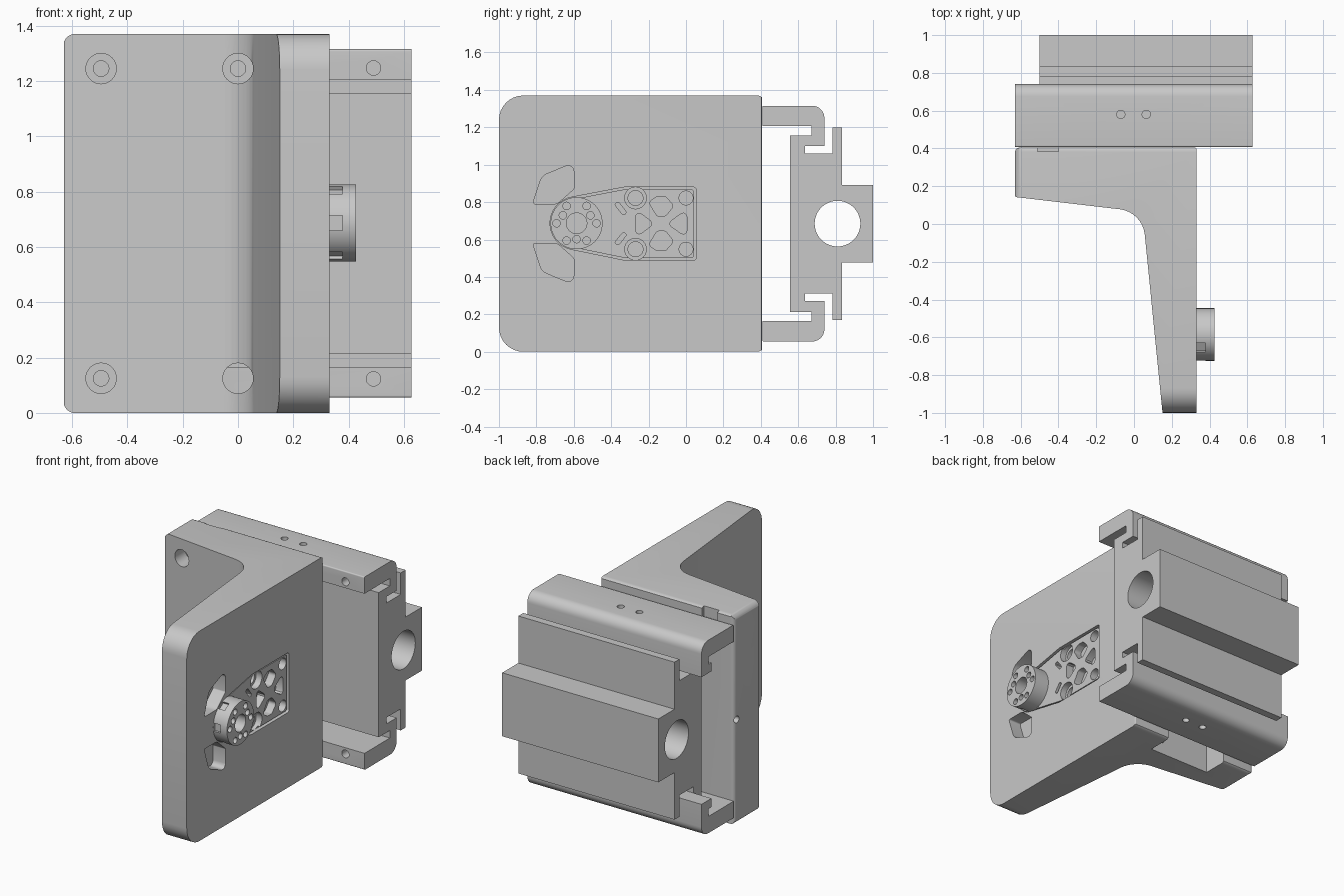
import bpy, bmesh, math
from mathutils import Vector

if "Cube" in bpy.data.objects:
    bpy.data.objects.remove(bpy.data.objects["Cube"])

grey = bpy.data.materials.new("machined_grey")
grey.use_nodes = True
colour = (0.58, 0.58, 0.58, 1)
grey.diffuse_color = colour
grey.node_tree.nodes["Principled BSDF"].inputs["Base Color"].default_value = colour

MID = 0.685          # height of the horizontal symmetry plane
FACE = 0.33          # outer face of the blade
HUB = Vector((-0.585, MID + 0.002))
PLACE = {"x": lambda a, b, h: (h, a, b),
         "y": lambda a, b, h: (a, h, b),
         "z": lambda a, b, h: (a, b, h)}


def rounded(corners, steps=8):
    """Outline from (a, b, radius) corners with filleted vertices."""
    out = []
    for i, (a, b, r) in enumerate(corners):
        p = Vector((a, b))
        if not r:
            out.append((a, b))
            continue
        u = (Vector(corners[i - 1][:2]) - p).normalized()
        v = (Vector(corners[(i + 1) % len(corners)][:2]) - p).normalized()
        half = u.angle(v) / 2
        centre = p + (u + v).normalized() * (r / math.sin(half))
        s = p + u * (r / math.tan(half)) - centre
        e = p + v * (r / math.tan(half)) - centre
        turn = math.atan2(s.x * e.y - s.y * e.x, s.dot(e))
        for k in range(steps + 1):
            t = turn * k / steps
            c, n = math.cos(t), math.sin(t)
            out.append((centre.x + s.x * c - s.y * n, centre.y + s.x * n + s.y * c))
    return out


def polar(r, degrees):
    t = math.radians(degrees)
    return Vector((r * math.cos(t), r * math.sin(t)))


def circle(a, b, r, n=32):
    return [tuple(Vector((a, b)) + polar(r, 360 * k / n)) for k in range(n)]


def rect(a0, b0, a1, b1):
    return [(a0, b0), (a1, b0), (a1, b1), (a0, b1)]


def flip(pts):
    """Mirror an outline about the middle height."""
    return [(p[0], 2 * MID - p[1], *p[2:]) for p in pts]


def prism(name, pts, axis, lo, hi):
    bm = bmesh.new()
    base = [bm.verts.new(PLACE[axis](a, b, lo)) for a, b in pts]
    top = [bm.verts.new(PLACE[axis](a, b, hi)) for a, b in pts]
    bm.faces.new(base)
    bm.faces.new(top)
    for i in range(len(pts)):
        j = (i + 1) % len(pts)
        bm.faces.new((base[i], base[j], top[j], top[i]))
    bmesh.ops.recalc_face_normals(bm, faces=bm.faces)
    me = bpy.data.meshes.new(name)
    bm.to_mesh(me)
    bm.free()
    me.materials.append(grey)
    ob = bpy.data.objects.new(name, me)
    bpy.context.collection.objects.link(ob)
    return ob


def activate(ob):
    bpy.ops.object.select_all(action="DESELECT")
    ob.select_set(True)
    bpy.context.view_layer.objects.active = ob


def cut(ob, pts, axis, lo, hi, op="DIFFERENCE"):
    tool = prism("cutter", pts, axis, lo, hi)
    tool.hide_render = True
    mod = ob.modifiers.new("cut", "BOOLEAN")
    mod.operation, mod.solver, mod.object = op, "EXACT", tool
    activate(ob)
    bpy.ops.object.modifier_apply(modifier=mod.name)
    bpy.data.objects.remove(tool)


# L-shaped bracket: plan outline trimmed by rounded side and front outlines
bracket = prism("bracket", rounded([
    (-0.63, 0.405, 0.025), (-0.63, 0.143, 0.01), (0.045, 0.064, 0.15),
    (0.153, -1.02, 0), (FACE, -1.02, 0), (FACE, 0.405, 0.008)]), "z", -0.02, 1.39)
cut(bracket, rounded([(-1, 0, 0.13), (0.42, 0, 0.04), (0.42, 1.37, 0.04),
                      (-1, 1.37, 0.13)]), "x", -1, 1, "INTERSECT")
cut(bracket, rounded([(-0.632, -0.001, 0.045), (0.35, -0.001, 0), (0.35, 1.371, 0),
                      (-0.632, 1.371, 0.045)]), "y", -2, 1, "INTERSECT")

# Counterbored mounting holes
for x in (-0.495, 0):
    for z in (0.125, 1.245):
        cut(bracket, circle(x, z, 0.055), "y", -0.1, 0.24)
        cut(bracket, circle(x, z, 0.028), "y", 0.2, 0.39)

# Back relief pocket, top slot and side screw hole
cut(bracket, rect(-0.39, -0.1, 0.06, 0.2), "y", 0.24, 0.5)
cut(bracket, rect(-0.51, 1.3, -0.4, 1.5), "y", 0.385, 0.5)
cut(bracket, circle(0.375, MID, 0.022), "x", -0.7, -0.5)


# Shallow arm-shaped pocket with a plate set into it
def arm_outline(grow):
    top, end = 0.195 + grow, 0.055 + grow
    hub = [(*(HUB + polar(0.142 + grow, t)), 0) for t in range(100, 261, 10)]
    return rounded(hub + [(-0.33, MID - top, 0.05), (end, MID - top, 0.015),
                          (end, MID + top, 0.015), (-0.33, MID + top, 0.05)], 4)


cut(bracket, arm_outline(0), "x", FACE - 0.025, 0.5)
plate = prism("inset_plate", arm_outline(-0.012), "x", FACE - 0.026, FACE - 0.008)


def plate_hole(outline, depth):
    cut(plate, outline, "x", 0.2, 0.5)
    cut(bracket, outline, "x", FACE - depth, 0.5)


# Lightening and screw holes in the plate, mirrored about the middle
trapezoid = rounded([(-0.2, 0.80, 0.02), (-0.155, 0.83, 0.02), (-0.11, 0.83, 0.02),
                     (-0.065, 0.78, 0.02), (-0.11, 0.725, 0.02), (-0.155, 0.725, 0.02)], 3)
slot = rounded([(-0.385, 0.79, 0.01), (-0.36, 0.80, 0.01), (-0.31, 0.735, 0.01),
                (-0.34, 0.735, 0.01)], 3)
for shape in (trapezoid, slot, circle(0, 0.822, 0.037)):
    plate_hole(shape, 0.06)
    plate_hole(flip(shape), 0.06)
for tip, base in ((-0.17, -0.27), (-0.1, 0.005)):
    plate_hole(rounded([(tip, MID, 0.02), (base, MID + 0.075, 0.02),
                        (base, MID - 0.075, 0.02)], 3), 0.06)
for z in (MID - 0.137, MID + 0.137):
    plate_hole(circle(-0.27, z, 0.058), 0.05)
    cut(bracket, circle(-0.27, z, 0.04), "x", FACE - 0.12, 0.5)

# Finger pockets above and below the hub
leaf = rounded([(-0.82, 0.79, 0.01), (-0.77, 0.94, 0.06), (-0.60, 1.01, 0.03),
                (-0.60, 0.87, 0.01), (-0.69, 0.79, 0.05)], 4)
for outline in (leaf, flip(leaf)):
    cut(bracket, outline, "x", FACE - 0.09, 0.5)

# Hub with bore, two bolt circles and rim notches on its front side
hub = prism("hub", circle(*HUB, 0.139, 64), "x", FACE - 0.026, 0.427)
cut(hub, circle(*HUB, 0.055), "x", 0.32, 0.5)
bolts = [(0.107, a) for a in range(0, 360, 60)] + [(0.085, a) for a in (30, 150, 270)]
for r, angle in bolts:
    cut(hub, circle(*(HUB + polar(r, angle)), 0.02, 16), "x", 0.38, 0.5)
for angle in (120, 180, 240):
    d, s = polar(1, angle), polar(0.027, angle + 90)
    notch = [tuple(HUB + d * r + s * e)
             for r, e in ((0.122, -1), (0.2, -1), (0.2, 1), (0.122, 1))]
    cut(hub, notch, "x", FACE, FACE + 0.048)

# Hooked carriage arms, upper and lower
hook = [(0.408, 1.206, 0), (0.67, 1.206, 0), (0.67, 1.157, 0), (0.637, 1.157, 0),
        (0.637, 1.10, 0), (0.74, 1.10, 0), (0.74, 1.315, 0.065), (0.408, 1.315, 0.008)]
arms = []
for name, shape, z in (("upper_arm", hook, 1.247), ("lower_arm", flip(hook), 0.123)):
    arm = prism(name, rounded(shape), "x", -0.63, 0.628)
    cut(arm, circle(0.49, z, 0.026, 24), "y", 0.3, 0.5)
    lo, hi = (1.27, 1.5) if z > MID else (-0.1, 0.1)
    for x in (-0.07, 0.065):
        cut(arm, circle(x, 0.58, 0.022, 24), "z", lo, hi)
    arms.append(arm)

# Sliding rail with stepped profile and a round bore
steps = [(0.555, 0.472), (0.637, 0.472), (0.637, 0.374), (0.782, 0.374), (0.782, 0.514),
         (0.833, 0.514), (0.833, 0.207), (1, 0.207)]
profile = [(y, MID + h) for y, h in steps]
rail = prism("rail", profile + flip(profile)[::-1], "x", -0.5, 0.628)
cut(rail, circle(0.81, MID, 0.122, 64), "x", -1, 1)

for ob in [bracket, plate, hub, rail] + arms:
    activate(ob)
    bpy.ops.object.shade_smooth_by_angle(angle=math.radians(30))
